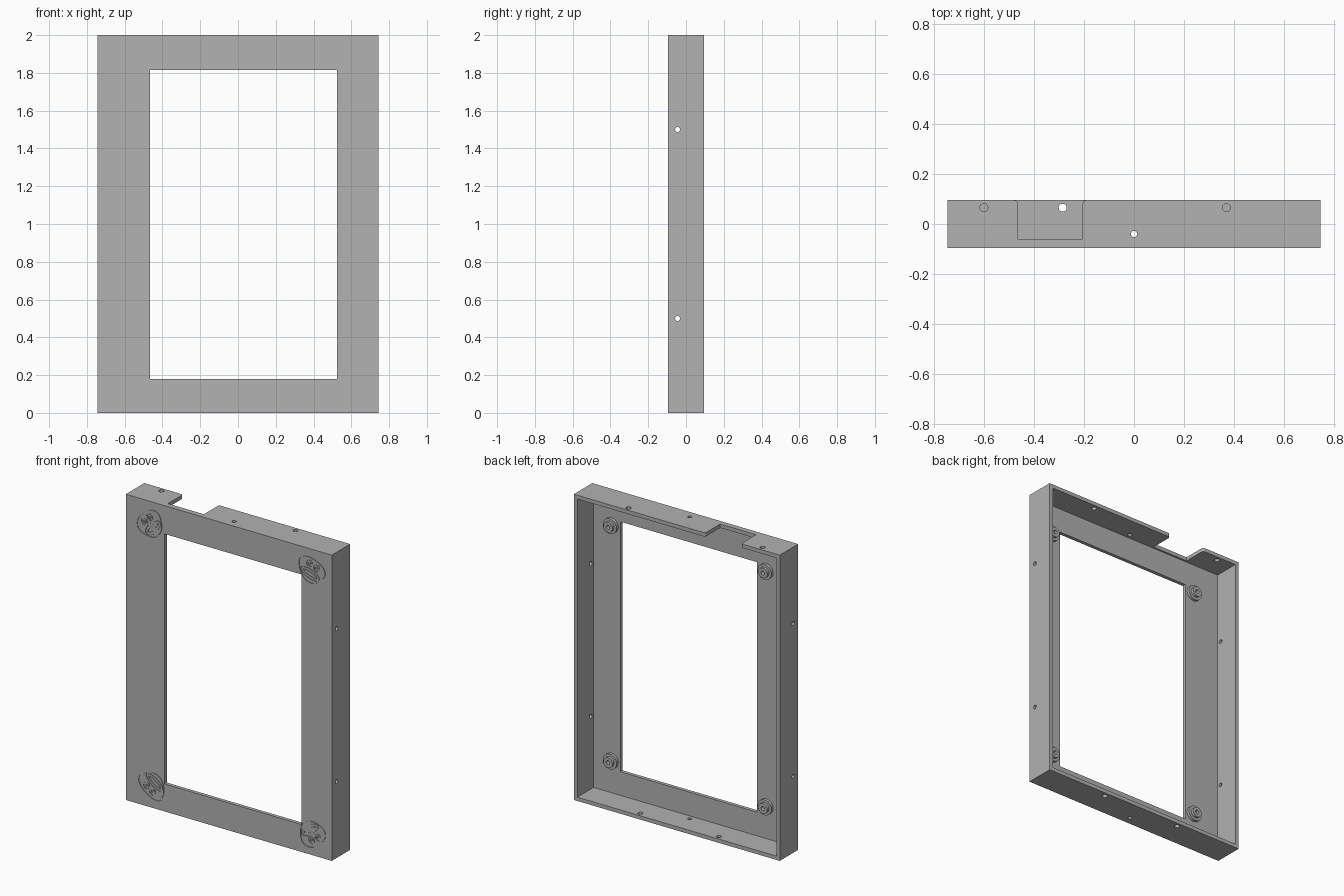
import bpy, bmesh
from math import sin, cos, pi, radians
from mathutils import Matrix

if "Cube" in bpy.data.objects:
    bpy.data.objects.remove(bpy.data.objects["Cube"])

W, D, H = 0.745, 0.095, 2.0      # half width, half depth, height
WALL, FLOOR = 0.025, -0.072      # wall thickness, rear face of the front plate

grey = bpy.data.materials.new("plain grey")
grey.use_nodes = True
grey.diffuse_color = (0.445, 0.445, 0.445, 1)
grey.node_tree.nodes["Principled BSDF"].inputs["Base Color"].default_value = (0.445, 0.445, 0.445, 1)


def make(name, bm):
    bmesh.ops.recalc_face_normals(bm, faces=bm.faces)
    mesh = bpy.data.meshes.new(name)
    bm.to_mesh(mesh)
    bm.free()
    mesh.materials.append(grey)
    obj = bpy.data.objects.new(name, mesh)
    bpy.context.collection.objects.link(obj)
    return obj


def box(name, x, y, z):
    bm = bmesh.new()
    bmesh.ops.create_cube(bm, size=1)
    for v in bm.verts:
        v.co = [a[0] if c < 0 else a[1] for a, c in zip((x, y, z), v.co)]
    return make(name, bm)


def drill(axis, centre, r, depth=0.12):
    bm = bmesh.new()
    turn = Matrix.Rotation(pi / 2, 4, "Y") if axis == "X" else Matrix.Identity(4)
    bmesh.ops.create_cone(bm, cap_ends=True, segments=24, radius1=r, radius2=r,
                          depth=depth, matrix=Matrix.Translation(centre) @ turn)
    return make("drill_cutter", bm)


def cut(target, cutter):
    """Subtract the cutter for good and remove it."""
    cutter.hide_render = True
    mod = target.modifiers.new("cut", "BOOLEAN")
    mod.operation, mod.solver, mod.object = "DIFFERENCE", "EXACT", cutter
    bpy.context.view_layer.objects.active = target
    bpy.ops.object.modifier_apply(modifier=mod.name)
    bpy.data.objects.remove(cutter)


# Frame: shallow tray with an off-centre window
frame = box("frame", (-W, W), (-D, D), (0, H))
cut(frame, box("pocket", (WALL - W, W - WALL), (FLOOR, 0.2), (WALL, H - WALL)))
cut(frame, box("window", (-0.465, 0.525), (-0.2, 0.2), (0.18, 1.815)))

# Notch in the top wall, with rounded rear corners
x0, x1, r = -0.465, -0.205, 0.014
arc = [i * pi / 12 for i in range(7)]
outline = [(x1, -0.06)]
outline += [(x1 + r - r * cos(a), D - r + r * sin(a)) for a in arc]
outline += [(x1 + r, 0.2), (x0 - r, 0.2)]
outline += [(x0 - r + r * cos(a), D - r + r * sin(a)) for a in reversed(arc)]
outline += [(x0, -0.06)]
bm = bmesh.new()
face = bm.faces.new([bm.verts.new((x, y, H - 0.06)) for x, y in outline])
ext = bmesh.ops.extrude_face_region(bm, geom=[face])["geom"]
bmesh.ops.translate(bm, vec=(0, 0, 0.2), verts=[g for g in ext if isinstance(g, bmesh.types.BMVert)])
cut(frame, make("notch", bm))

# Screw holes through the four walls
for x, y, z, rad in ((-0.6, 0.065, H, 0.016), (0.37, 0.065, H, 0.016), (0, -0.04, H, 0.013),
                     (-0.285, 0.065, 0, 0.016), (0.285, 0.065, 0, 0.016), (0, -0.04, 0, 0.013)):
    cut(frame, drill("Z", (x, y, z), rad))
for x in (-W, W):
    for z in (0.5, 1.5):
        cut(frame, drill("X", (x, -0.045, z), 0.013))


# Engraved cartoon faces: each line is a shallow ring-shaped groove
def groove(bm, place, cx, cy, rx, ry, bump=0.0, lobes=3, half=0.003, n=40):
    rings = []
    for off, y in ((-half, -0.12), (half, -0.12), (half, -D + 0.004), (-half, -D + 0.004)):
        ring = []
        for i in range(n):
            a = 2 * pi * i / n
            k = 1 + bump * cos(lobes * (a - pi / 2))
            p = place @ Matrix.Translation((cx + (rx * k + off) * cos(a), 0,
                                            cy + (ry * k + off) * sin(a)))
            ring.append(bm.verts.new((p.translation.x, y, p.translation.z)))
        rings.append(ring)
    for s in range(4):
        p, q = rings[s], rings[(s + 1) % 4]
        for i in range(n):
            j = (i + 1) % n
            bm.faces.new((p[i], p[j], q[j], q[i]))


for x, z, up in ((-0.567, 1.855, 135), (0.6, 1.865, 70), (-0.553, 0.147, -125), (0.605, 0.138, -55)):
    place = Matrix.Translation((x, 0, z)) @ Matrix.Rotation(-radians(up - 90), 4, "Y")
    bm = bmesh.new()
    groove(bm, place, 0, 0, 0.095, 0.08, bump=-0.07)
    groove(bm, place, 0, -0.03, 0.07, 0.03)
    groove(bm, place, 0, -0.03, 0.05, 0.012)
    for side in (-1, 1):
        groove(bm, place, side * 0.027, 0.032, 0.019, 0.022)
        groove(bm, place, side * 0.025, 0.03, 0.007, 0.009)
    cut(frame, make("face_groove", bm))

# Stepped hollow bosses on the rear of the plate
profile = ((0.05, -0.002), (0.05, 0.018), (0.033, 0.018), (0.033, 0.036), (0.013, 0.036), (0.013, -0.002))
for x, sx in ((-0.53, "right"), (0.59, "left")):
    for z, sz in ((0.235, "lower"), (1.775, "upper")):
        bm = bmesh.new()
        vs = [bm.verts.new((x + rad, FLOOR + y, z)) for rad, y in profile]
        es = [bm.edges.new((vs[i], vs[i - 1])) for i in range(len(vs))]
        bmesh.ops.spin(bm, geom=vs + es, cent=(x, 0, z), axis=(0, 1, 0), angle=2 * pi, steps=32)
        bmesh.ops.remove_doubles(bm, verts=bm.verts, dist=0.0001)
        boss = make(f"{sz}_{sx}_boss", bm)
        bpy.ops.object.select_all(action="DESELECT")
        boss.select_set(True)
        bpy.context.view_layer.objects.active = boss
        bpy.ops.object.shade_smooth_by_angle()
